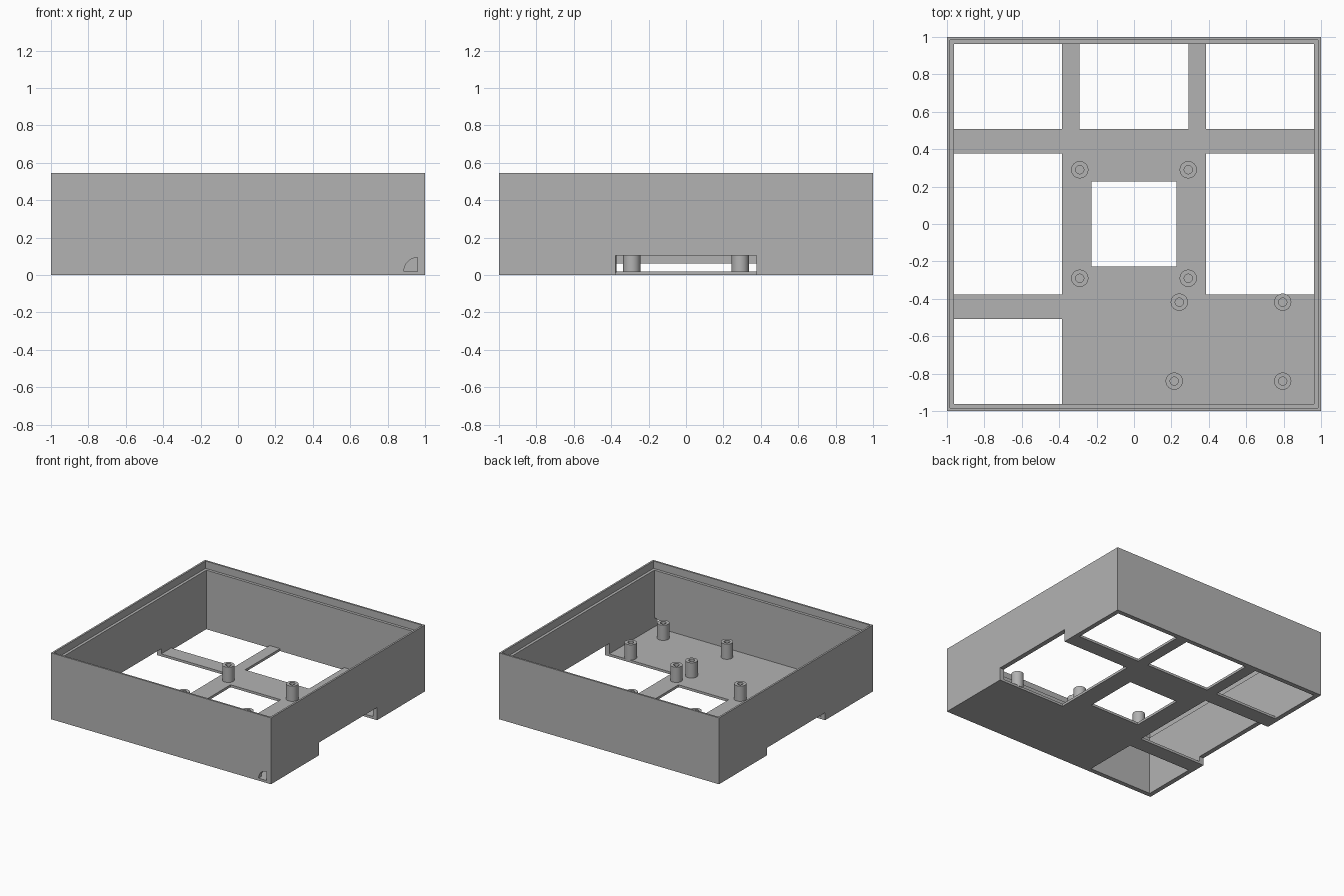
import bpy, bmesh, math
from mathutils import Vector, Matrix

cube = bpy.data.objects.get("Cube")
if cube:
    bpy.data.objects.remove(cube, do_unlink=True)

grey = bpy.data.materials.new("plain grey")
grey.use_nodes = True
COLOUR = (0.45, 0.45, 0.45, 1)
grey.diffuse_color = COLOUR
grey.node_tree.nodes["Principled BSDF"].inputs["Base Color"].default_value = COLOUR

HEIGHT, FLOOR, INNER, LIP, LEDGE = 0.545, 0.02, 0.962, 0.985, 0.485
BAR_X, RIB_X, BAR_Y, BAR_Y2 = 0.385, 0.291, 0.378, 0.507


def finish(name, bm):
    bmesh.ops.recalc_face_normals(bm, faces=bm.faces)
    mesh = bpy.data.meshes.new(name)
    bm.to_mesh(mesh)
    bm.free()
    mesh.materials.append(grey)
    obj = bpy.data.objects.new(name, mesh)
    bpy.context.collection.objects.link(obj)
    return obj


def select(obj):
    bpy.ops.object.select_all(action='DESELECT')
    obj.select_set(True)
    bpy.context.view_layer.objects.active = obj


def box(name, x0, x1, y0, y1, z0, z1):
    bm = bmesh.new()
    size = Vector((x1 - x0, y1 - y0, z1 - z0))
    centre = Vector((x0 + x1, y0 + y1, z0 + z1)) / 2
    bmesh.ops.create_cube(bm, size=1, matrix=Matrix.LocRotScale(centre, None, size))
    return finish(name, bm)


def cut(target, cutter):
    mod = target.modifiers.new("cut", 'BOOLEAN')
    mod.operation, mod.solver, mod.object = 'DIFFERENCE', 'EXACT', cutter
    select(target)
    bpy.ops.object.modifier_apply(modifier=mod.name)
    bpy.data.objects.remove(cutter, do_unlink=True)


# Open tray with a stepped rim
tray = box("tray", -1, 1, -1, 1, 0, HEIGHT)
cut(tray, box("cavity", -INNER, INNER, -INNER, INNER, FLOOR, 1))
cut(tray, box("rim_step", -LIP, LIP, -LIP, LIP, LEDGE, 1))

# Floor windows: back row, front right corner and centre
windows = [
    (-INNER, -BAR_X, BAR_Y2, INNER),
    (-RIB_X, RIB_X, BAR_Y2, INNER),
    (BAR_X, INNER, BAR_Y2, INNER),
    (-INNER, -BAR_X, -INNER, -BAR_Y2),
    (-0.228, 0.228, -0.228, 0.228),
]
for x0, x1, y0, y1 in windows:
    cut(tray, box("window", x0, x1, y0, y1, -0.1, 0.1))

# Side windows that run out through the walls as notches
cut(tray, box("left_notch", BAR_X, 1.1, -BAR_Y, BAR_Y, -0.1, 0.105))
cut(tray, box("right_notch", -1.1, -BAR_X, -BAR_Y, BAR_Y, -0.1, 0.062))

# Quarter-round cable opening in the front wall
bm = bmesh.new()
arc = [(0.96, FLOOR)] + [(0.96 - 0.073 * math.cos(a), FLOOR + 0.073 * math.sin(a))
                         for a in (math.pi / 2 * i / 12 for i in range(13))]
face = bm.faces.new([bm.verts.new((x, -1.1, z)) for x, z in arc])
ext = bmesh.ops.extrude_face_region(bm, geom=[face])
bmesh.ops.translate(bm, vec=(0, 0.2, 0), verts=[v for v in ext["geom"] if isinstance(v, bmesh.types.BMVert)])
cut(tray, finish("cable_opening", bm))


# Hollow mounting posts, set slightly into the floor
def post(name, x, y, r=0.046, bore=0.022, top=0.145):
    bm = bmesh.new()
    base = FLOOR - 0.005
    profile = [(0, base), (r, base), (r, top), (bore, top), (bore, FLOOR + 0.001), (0, FLOOR + 0.001)]
    verts = [bm.verts.new((px, 0, pz)) for px, pz in profile]
    edges = [bm.edges.new(pair) for pair in zip(verts, verts[1:])]
    bmesh.ops.spin(bm, geom=verts + edges, cent=(0, 0, 0), axis=(0, 0, 1),
                   angle=math.tau, steps=32, use_duplicate=False)
    bmesh.ops.remove_doubles(bm, verts=bm.verts, dist=0.0001)
    obj = finish(name, bm)
    obj.location = (x, y, 0)
    select(obj)
    bpy.ops.object.shade_smooth_by_angle(angle=math.radians(30))


for sx in (-1, 1):
    for sy in (-1, 1):
        post("centre_post", sx * 0.29, sy * 0.29)
for x, y in [(0.242, -0.418), (0.795, -0.418), (0.215, -0.84), (0.795, -0.84)]:
    post("board_post", x, y)
